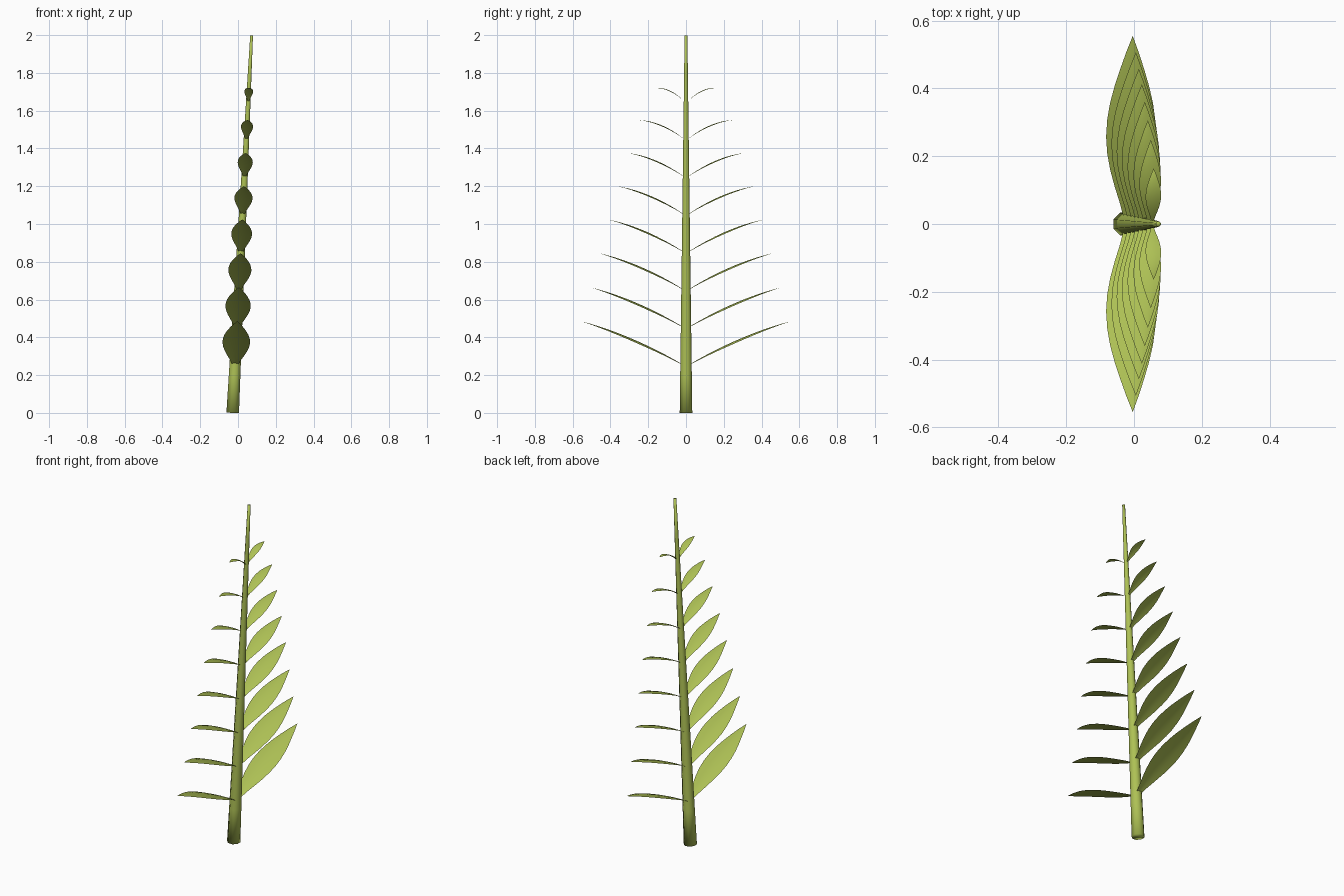
import bpy, bmesh, math
from mathutils import Matrix

if "Cube" in bpy.data.objects:
    bpy.data.objects.remove(bpy.data.objects["Cube"])

green = bpy.data.materials.new("leaf green")
green.diffuse_color = (0.42, 0.53, 0.09, 1)
green.use_nodes = True
green.node_tree.nodes["Principled BSDF"].inputs["Base Color"].default_value = green.diffuse_color

# The whole plant leans slightly towards +x
LEAN = Matrix.Translation((-0.028, 0, 0)) @ Matrix.Rotation(math.atan(0.05), 4, 'Y')


def finish(name, bm):
    bm.transform(LEAN)
    mesh = bpy.data.meshes.new(name)
    bm.to_mesh(mesh)
    bm.free()
    mesh.materials.append(green)
    for p in mesh.polygons:
        p.use_smooth = True
    obj = bpy.data.objects.new(name, mesh)
    bpy.context.collection.objects.link(obj)


# Tapered eight-sided stem, divided into ten lengths
bm = bmesh.new()
bmesh.ops.create_cone(bm, cap_ends=True, segments=8, radius1=0.036, radius2=0.008, depth=2.0,
                      matrix=Matrix.Translation((0, 0, 1.0)) @ Matrix.Rotation(math.pi / 8, 4, 'Z'))
long_edges = [e for e in bm.edges if e.calc_length() > 1]
bmesh.ops.subdivide_edges(bm, edges=long_edges, cuts=9, use_grid_fill=True)
finish("stem", bm)

# Half-width of a leaf along its length, as a share of the widest point
OUTLINE = [0.18, 0.37, 0.60, 0.80, 0.94, 1.0, 0.97, 0.87, 0.70, 0.49, 0.26, 0.0]
# Reach, rise and half-width of each leaf pair, from bottom to top
PAIRS = [(0.555, 0.234, 0.073), (0.507, 0.214, 0.067), (0.458, 0.194, 0.061), (0.412, 0.173, 0.055),
         (0.360, 0.149, 0.048), (0.306, 0.125, 0.040), (0.248, 0.100, 0.032), (0.164, 0.069, 0.023)]


def leaf(name, root_z, reach, rise, half, side):
    bm = bmesh.new()
    rows = []
    start = 0.01
    for i, w in enumerate(OUTLINE):
        t = i / (len(OUTLINE) - 1)
        y = start + (reach - start) * t
        z = root_z + rise * t + 0.09 * t * (1 - t)     # arching midrib
        row = []
        for u in (-1, -0.5, 0, 0.5, 1):
            droop = 0.12 * half * w * u * u            # edges bend down a little
            row.append(bm.verts.new((u * w * half, side * y, z - droop)))
        rows.append(row)
    for a, b in zip(rows, rows[1:]):
        for j in range(4):
            bm.faces.new((a[j], a[j + 1], b[j + 1], b[j]))
    bmesh.ops.remove_doubles(bm, verts=bm.verts, dist=1e-5)
    bmesh.ops.recalc_face_normals(bm, faces=bm.faces)
    bm.normal_update()
    if sum(f.normal.z for f in bm.faces) < 0:          # upper side faces up
        bmesh.ops.reverse_faces(bm, faces=bm.faces)
    finish(name, bm)


# Eight pairs of leaves up the stem
for n, (reach, rise, half) in enumerate(PAIRS):
    for label, side in (("front", -1), ("back", 1)):
        leaf(f"{label}_leaf_{n + 1}", 0.252 + 0.2 * n, reach, rise, half, side)
